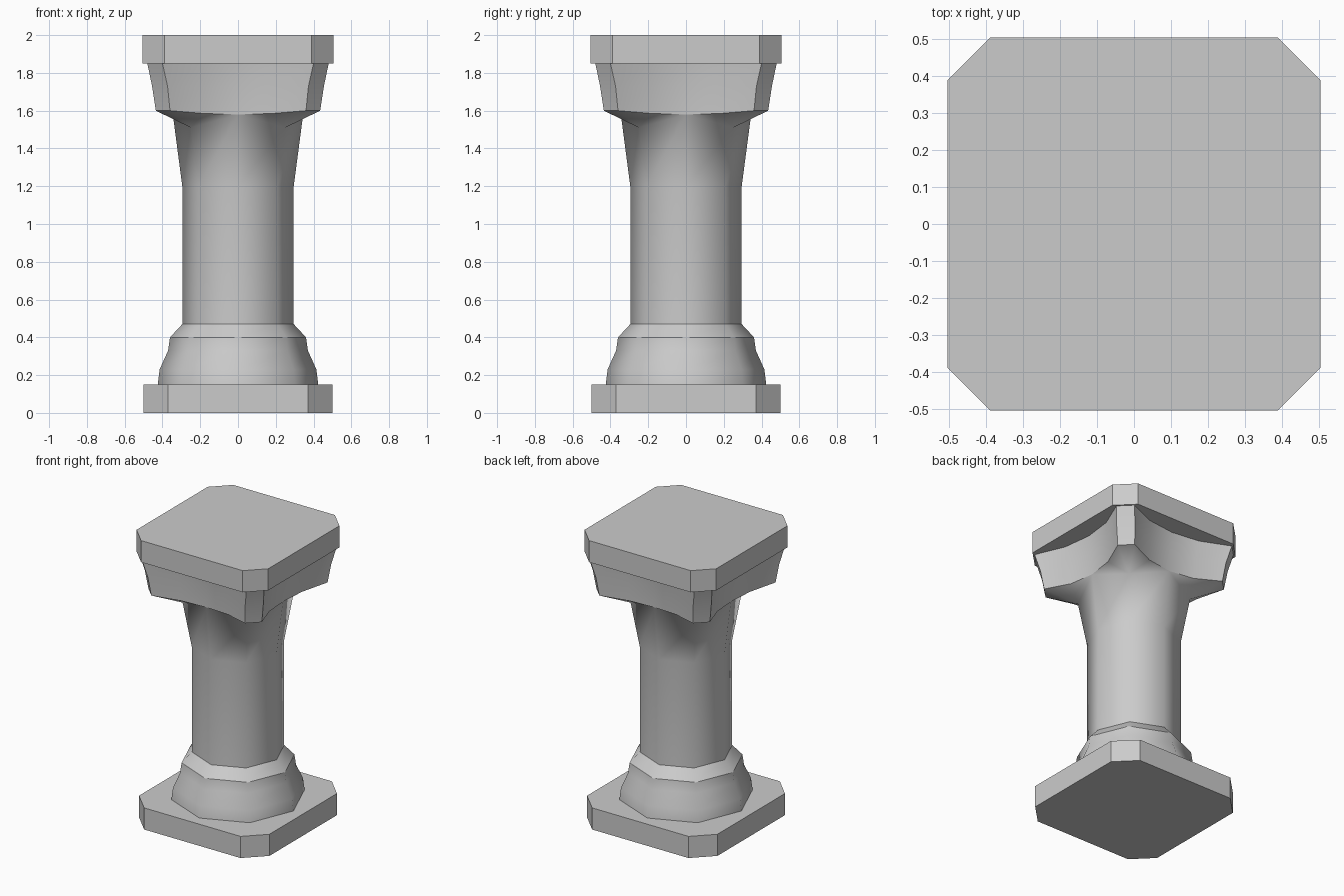
import bpy, bmesh, math

if "Cube" in bpy.data.objects:
    bpy.data.objects.remove(bpy.data.objects["Cube"])


def finish(bm, name, angle):
    bmesh.ops.remove_doubles(bm, verts=bm.verts, dist=0.0005)
    bmesh.ops.recalc_face_normals(bm, faces=bm.faces)
    mesh = bpy.data.meshes.new(name)
    bm.to_mesh(mesh)
    bm.free()
    ob = bpy.data.objects.new(name, mesh)
    bpy.context.collection.objects.link(ob)
    bpy.ops.object.select_all(action='DESELECT')
    ob.select_set(True)
    bpy.context.view_layer.objects.active = ob
    bpy.ops.object.shade_smooth_by_angle(angle=math.radians(angle))
    return ob


def loft(bm, rings, cap=False):
    """Bridge rings of equal point count with quads."""
    loops = [[bm.verts.new(p) for p in r] for r in rings]
    n = len(loops[0])
    for a, b in zip(loops, loops[1:]):
        for i in range(n):
            j = (i + 1) % n
            bm.faces.new((a[i], a[j], b[j], b[i]))
    if cap:
        bm.faces.new(loops[0][::-1])
        bm.faces.new(loops[-1])
    return loops


def turn(p, k):
    """Rotate a point by k quarter turns."""
    x, y, z = p
    for _ in range(k):
        x, y = -y, x
    return (x, y, z)


def four(points):
    return [turn(p, k) for k in range(4) for p in points]


def octagon(r, z):
    return [(r * math.cos(i * math.pi / 4), r * math.sin(i * math.pi / 4), z)
            for i in range(8)]


def slab(name, half, c, z0, z1):
    bm = bmesh.new()
    loft(bm, [four([(half, c, z), (c, half, z)]) for z in (z0, z1)], cap=True)
    finish(bm, name, 20)


# Chamfered square plates
slab("plinth", 0.5, 0.37, 0, 0.15)
slab("top_slab", 0.505, 0.39, 1.85, 2.0)

# Stepped octagonal base
for name, profile in (
    ("base_bell", [(0.425, 0.15), (0.415, 0.23), (0.37, 0.33), (0.36, 0.40)]),
    ("base_collar", [(0.36, 0.40), (0.295, 0.47)]),
):
    bm = bmesh.new()
    loft(bm, [octagon(r, z) for r, z in profile])
    finish(bm, name, 50)


# Concave-sided capital outline: side middle, bend, two corner points, bend
def quadrant(mid, bend, half, c, z, drop=0.0):
    return [(mid, 0, z - drop), (bend, c / 2, z - drop * 0.75), (half, c, z),
            (c, half, z), (c / 2, bend, z - drop * 0.75)]


lip = quadrant(0.345, 0.365, 0.435, 0.36, 1.60, 0.02)
neck = (0.25, 0.25, 1.51)

bm = bmesh.new()
loft(bm, [four(lip),
          four(quadrant(0.352, 0.375, 0.455, 0.373, 1.73)),
          four(quadrant(0.37, 0.395, 0.48, 0.40, 1.85))])
finish(bm, "capital_block", 30)

# Shaft flaring into the capital, with fanned undersides at the corners
bm = bmesh.new()
loft(bm, [octagon(0.295, 0.47), octagon(0.295, 1.2), four([lip[0], neck])])
for k in range(4):
    pts = [turn(p, k) for p in lip] + [turn(lip[0], k + 1)]
    for a, b in zip(pts, pts[1:]):
        bm.faces.new([bm.verts.new(p) for p in (turn(neck, k), a, b)])
finish(bm, "shaft", 60)
